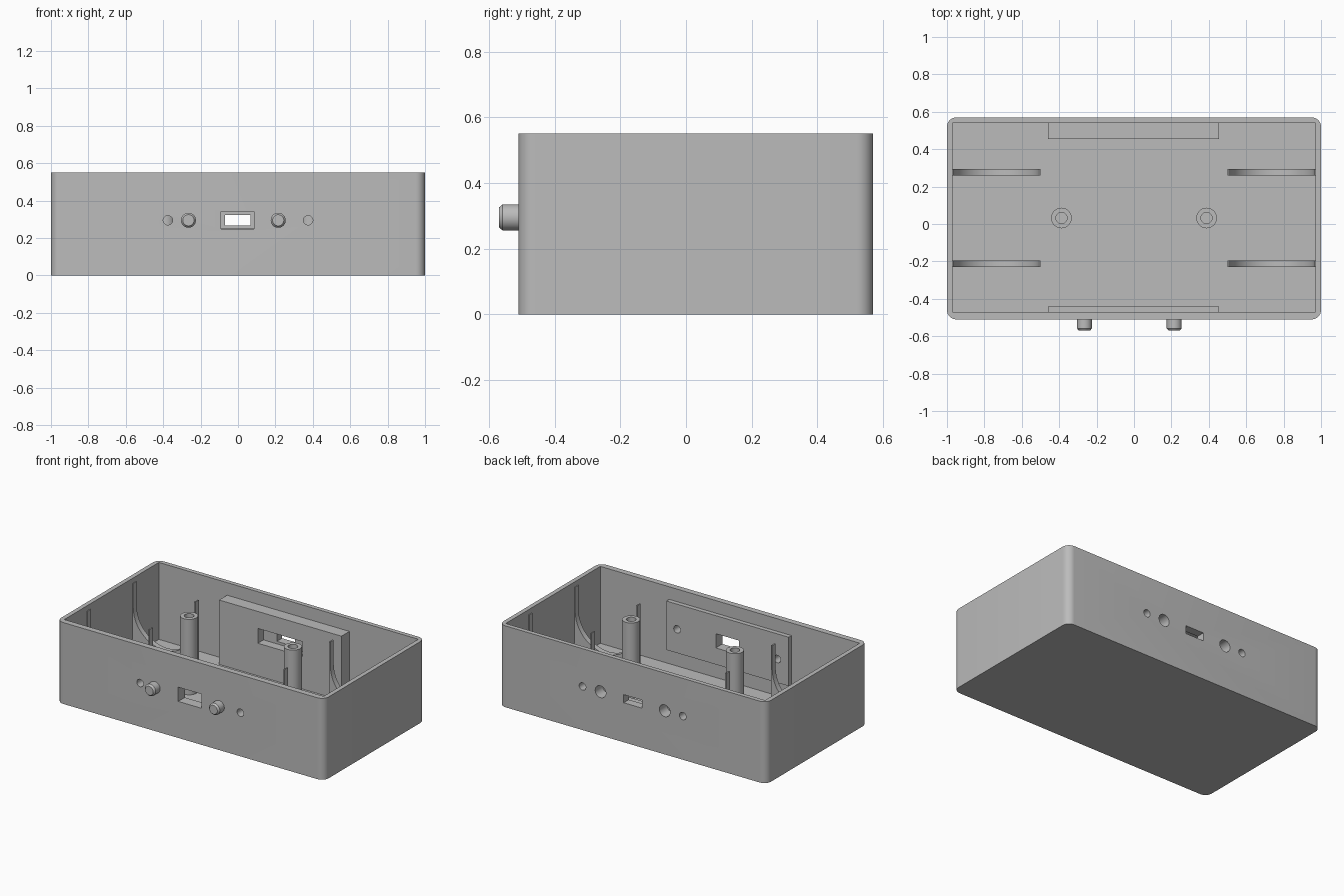
import bpy, bmesh
from math import pi, cos, sin
from mathutils import Matrix, Vector

old = bpy.data.objects.get("Cube")
if old:
    bpy.data.objects.remove(old, do_unlink=True)

grey = bpy.data.materials.new("plain grey")
grey.use_nodes = True
COLOUR = (0.5, 0.5, 0.5, 1)
grey.diffuse_color = COLOUR
grey.node_tree.nodes["Principled BSDF"].inputs["Base Color"].default_value = COLOUR

FLOOR, HEIGHT, WALL = 0.03, 0.55, 0.03
FRONT, BACK = -0.51, 0.57
PORT_Z = 0.295


def finish(name, bm):
    bmesh.ops.recalc_face_normals(bm, faces=bm.faces)
    mesh = bpy.data.meshes.new(name)
    bm.to_mesh(mesh)
    bm.free()
    mesh.materials.append(grey)
    obj = bpy.data.objects.new(name, mesh)
    bpy.context.collection.objects.link(obj)
    return obj


def box(name, x, y, z, radius=0):
    bm = bmesh.new()
    bmesh.ops.create_cube(bm, size=1)
    for v in bm.verts:
        v.co = Vector([(r[0] + r[1]) / 2 + c * (r[1] - r[0]) for r, c in zip((x, y, z), v.co)])
    if radius:
        upright = [e for e in bm.edges if abs(e.verts[0].co.z - e.verts[1].co.z) > 0.1]
        bmesh.ops.bevel(bm, geom=upright, offset=radius, segments=8, profile=0.5, affect='EDGES')
    return finish(name, bm)


def rod(name, start, end, radius, tip=None):
    """Round bar between two points, optionally tapering to a tip radius."""
    a, b = Vector(start), Vector(end)
    turn = (b - a).to_track_quat('Z', 'Y').to_matrix().to_4x4()
    bm = bmesh.new()
    bmesh.ops.create_cone(bm, cap_ends=True, segments=40, radius1=radius,
                          radius2=radius if tip is None else tip, depth=(b - a).length,
                          matrix=Matrix.Translation((a + b) / 2) @ turn)
    return finish(name, bm)


def y_rod(name, x, y0, y1, radius, tip=None):
    return rod(name, (x, y0, PORT_Z), (x, y1, PORT_Z), radius, tip)


def boolean(obj, others, operation='DIFFERENCE'):
    for other in others:
        mod = obj.modifiers.new("cut", 'BOOLEAN')
        mod.operation, mod.solver, mod.object = operation, 'EXACT', other
        bpy.context.view_layer.objects.active = obj
        bpy.ops.object.modifier_apply(modifier=mod.name)


def discard(objs):
    for o in objs:
        bpy.data.objects.remove(o, do_unlink=True)


def smooth(obj):
    bpy.ops.object.select_all(action='DESELECT')
    obj.select_set(True)
    bpy.context.view_layer.objects.active = obj
    bpy.ops.object.shade_smooth_by_angle(angle=pi / 6)


# Open tray with rounded upright corners
tray = box("tray", (-1, 1), (FRONT, BACK), (0, HEIGHT), 0.05)
cavity = box("cavity_cutter", (-1 + WALL, 1 - WALL), (FRONT + 0.04, BACK - WALL), (FLOOR, 1))
boolean(tray, [cavity])
discard([cavity])

# Thickened pads behind the front and back ports
front_pad = box("front_pad", (-0.46, 0.455), (FRONT + 0.02, -0.44), (0.135, 0.465))
back_pad = box("back_pad", (-0.46, 0.455), (0.455, BACK - 0.015), (0.015, 0.465))
boolean(tray, [front_pad, back_pad], 'UNION')
discard([front_pad, back_pad])

# Ports: front opening and pin holes, back recess with slot, blind back sockets
cutters = [
    box("front_opening", (-0.09, 0.085), (-0.7, -0.3), (0.247, 0.343)),
    box("back_recess", (-0.17, 0.165), (0.3, 0.515), (0.25, 0.35)),
    box("back_slot", (-0.07, 0.067), (0.4, 0.7), (0.267, 0.322)),
]
for s in (-1, 1):
    cutters += [
        y_rod("front_pin_hole", s * 0.375, -0.7, -0.3, 0.025),
        y_rod("back_pin_hole", s * 0.375, 0.7, 0.49, 0.025),
        y_rod("back_socket", s * 0.24, 0.7, 0.49, 0.04),
    ]
boolean(tray, cutters)
discard(cutters)
smooth(tray)

# Push buttons with chamfered tips
for x, side in ((-0.265, "right"), (0.215, "left")):
    smooth(y_rod(side + "_button", x, FRONT + 0.02, -0.558, 0.04))
    smooth(y_rod(side + "_button_tip", x, -0.558, -0.57, 0.04, 0.03))

# Hollow screw posts
for s, side in ((-1, "right"), (1, "left")):
    post = rod(side + "_screw_post", (s * 0.388, 0.032, 0.02), (s * 0.388, 0.032, 0.54), 0.055)
    bore = rod("bore", (s * 0.388, 0.032, 0.2), (s * 0.388, 0.032, 0.7), 0.03)
    boolean(post, [bore])
    discard([bore])
    smooth(post)


# Upright ribs scooped into U-shaped cradles
def cradle(name, side, y):
    top, mid, r = 0.515, 0.355, 0.228
    centre = 0.737
    outline = [(0.98, 0.015), (0.98, top), (centre + r, top)]
    outline += [(centre + r * cos(i * pi / 24), mid - r * sin(i * pi / 24)) for i in range(25)]
    outline += [(centre - r, top), (0.5, top), (0.5, 0.015)]
    bm = bmesh.new()
    face = bm.faces.new([bm.verts.new((side * x, y - 0.018, z)) for x, z in outline])
    extruded = bmesh.ops.extrude_face_region(bm, geom=[face])["geom"]
    moved = [v for v in extruded if isinstance(v, bmesh.types.BMVert)]
    bmesh.ops.translate(bm, verts=moved, vec=(0, 0.036, 0))
    smooth(finish(name, bm))


for s, side in ((-1, "right"), (1, "left")):
    for y, end in ((-0.212, "front"), (0.277, "back")):
        cradle(f"{end}_{side}_cradle", s, y)
